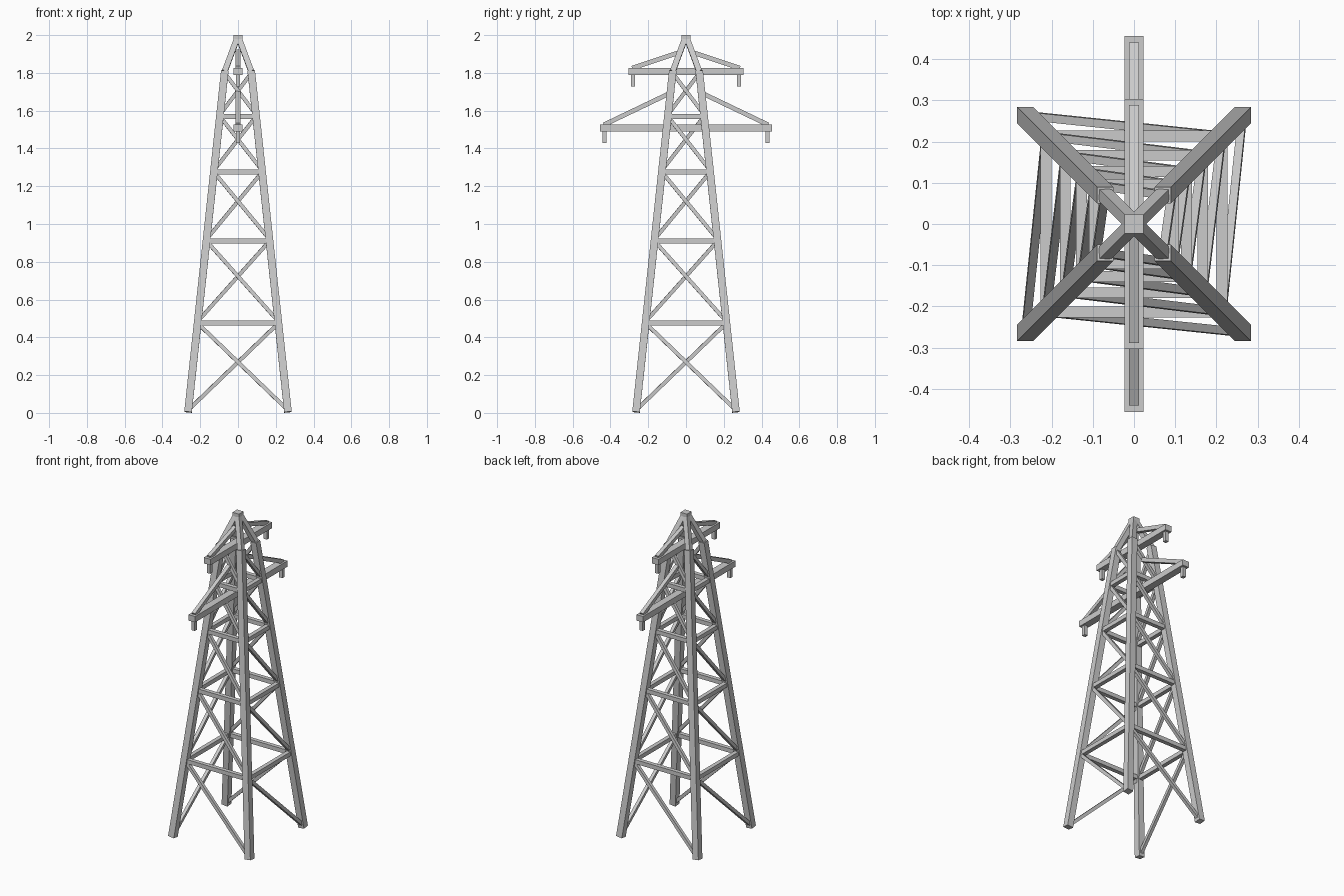
import bpy, bmesh
from mathutils import Vector, Matrix

if "Cube" in bpy.data.objects:
    bpy.data.objects.remove(bpy.data.objects["Cube"])

BASE, TOP, HEIGHT = 0.265, 0.070, 1.81
LEVELS = [0.005, 0.475, 0.91, 1.275, 1.57, 1.80]


def half(z):
    return BASE + (TOP - BASE) * z / HEIGHT


def make_object(name, bm):
    bmesh.ops.recalc_face_normals(bm, faces=bm.faces)
    mesh = bpy.data.meshes.new(name)
    bm.to_mesh(mesh)
    bm.free()
    obj = bpy.data.objects.new(name, mesh)
    bpy.context.collection.objects.link(obj)
    return obj


def box(name, size, centre):
    bm = bmesh.new()
    bmesh.ops.create_cube(bm, size=1, matrix=Matrix.Translation(centre) @ Matrix.Diagonal((*size, 1)))
    return make_object(name, bm)


def beam(name, a, b, t):
    a, b = Vector(a), Vector(b)
    d = b - a
    rot = Vector((0, 0, 1)).rotation_difference(d).to_matrix().to_4x4()
    bm = bmesh.new()
    bmesh.ops.create_cube(bm, size=1, matrix=Matrix.Translation((a + b) / 2) @ rot @ Matrix.Diagonal((t, t, d.length, 1)))
    return make_object(name, bm)


# Corner order around the tower, so each side joins corner i to corner i+1
CORNERS = [(1, 1), (-1, 1), (-1, -1), (1, -1)]


def corner(i, z):
    sx, sy = CORNERS[i % 4]
    return (sx * half(z), sy * half(z), z)


for i, (sx, sy) in enumerate(CORNERS):
    # Tapered main leg and the peak member above it
    beam("leg", corner(i, 0.0045), corner(i, HEIGHT), 0.04)
    beam("peak_beam", corner(i, HEIGHT - 0.003), (sx * 0.008, sy * 0.008, 1.975), 0.03)
    # Horizontal rings
    for z in LEVELS[1:-1]:
        beam("ring_beam", corner(i, z), corner(i + 1, z), 0.026)
    # One diagonal per bay, spiralling round the tower
    for z0, z1 in zip(LEVELS, LEVELS[1:]):
        beam("diagonal_brace", corner(i + 1, z0 + 0.01), corner(i, z1), 0.02)

# Cap on the peak
box("peak_cap", (0.045, 0.045, 0.037), (0, 0, 1.9815))

# Cross arms: half length, height, strut start, strut end, insulator position
ARMS = [
    ("lower", 0.456, 1.508, (0.435, 1.525), (0.08, 1.695), 0.432),
    ("upper", 0.304, 1.807, (0.285, 1.825), (0.025, 1.912), 0.28),
]
for label, length, z, s0, s1, hang in ARMS:
    box(label + "_arm", (0.045, 2 * length, 0.037), (0, 0, z))
    for s in (-1, 1):
        beam(label + "_arm_strut", (0, s * s0[0], s0[1]), (0, s * s1[0], s1[1]), 0.024)
        box(label + "_insulator", (0.022, 0.022, 0.07), (0, s * hang, z - 0.045))
